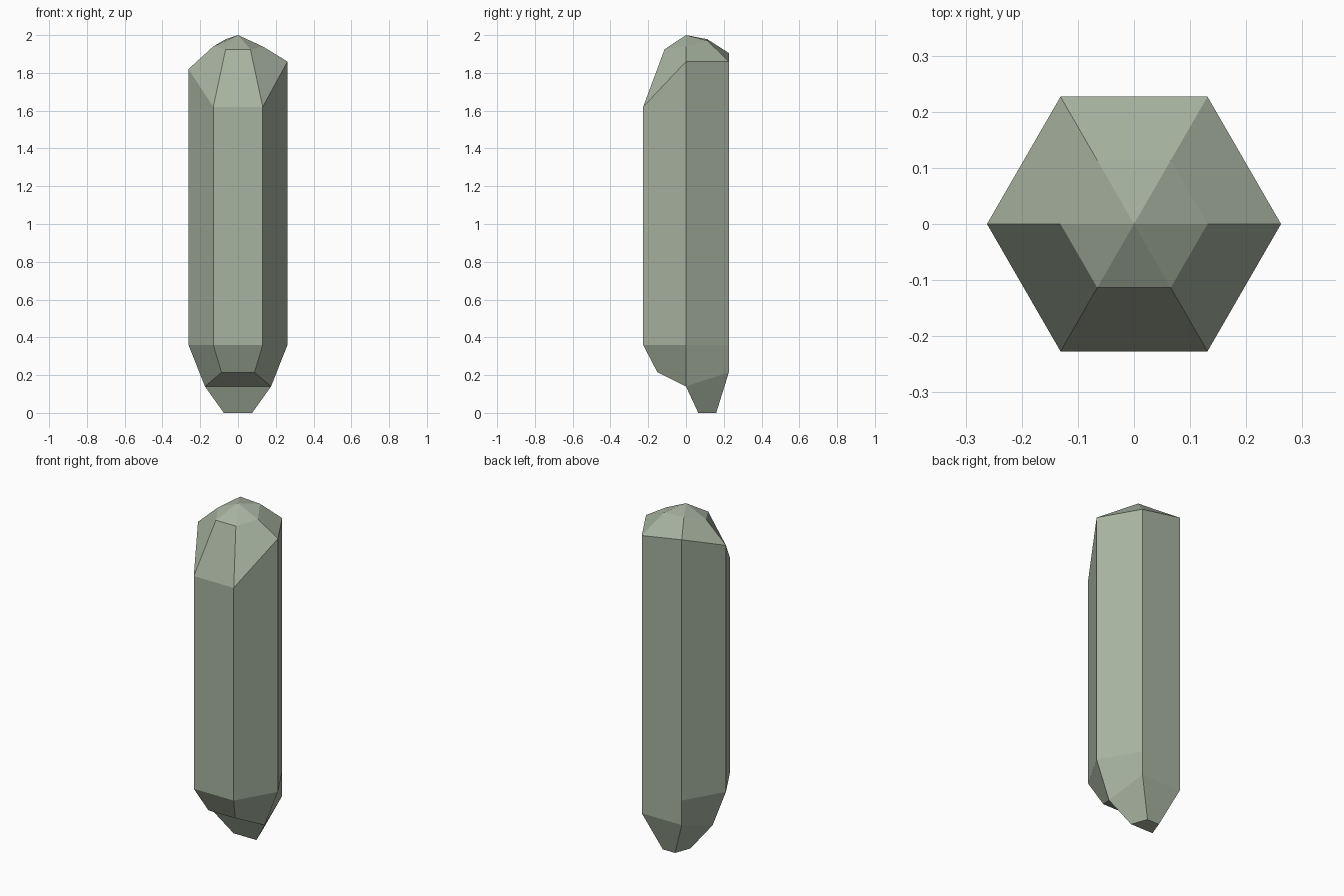
import bpy, bmesh
from math import cos, sin, radians

if "Cube" in bpy.data.objects:
    bpy.data.objects.remove(bpy.data.objects["Cube"])

mat = bpy.data.materials.new("grey_green_stone")
mat.use_nodes = True
colour = (0.39, 0.455, 0.355, 1)
mat.diffuse_color = colour
mat.node_tree.nodes["Principled BSDF"].inputs["Base Color"].default_value = colour

R = 0.262
bm = bmesh.new()


def ring(radii, heights):
    """Six corners, counter-clockwise from +x."""
    return [bm.verts.new((r * cos(radians(60 * i)), r * sin(radians(60 * i)), z))
            for i, (r, z) in enumerate(zip(radii, heights))]


def bridge(low, high):
    for i in range(6):
        j = (i + 1) % 6
        bm.faces.new((low[i], low[j], high[j], high[i]))


# Prism body, with the upper rim cut at uneven heights
chipped = ring([0.175, R, R, 0.175, 0.175, 0.175], [0.14, 0.215, 0.215, 0.14, 0.215, 0.215])
base = ring([R] * 6, [0.36] * 6)
rim = ring([R] * 6, [1.86, 1.86, 1.905, 1.82, 1.62, 1.62])
crown = ring([R / 2] * 6, [1.94, 1.97, 1.978, 1.94, 1.925, 1.925])
for low, high in ((chipped, base), (base, rim), (rim, crown)):
    bridge(low, high)

# Pointed top
apex = bm.verts.new((0, 0, 2))
for i in range(6):
    bm.faces.new((crown[i], crown[(i + 1) % 6], apex))

# Off-centre lower tip and the ledge in front of it
tip = [bm.verts.new((x, y, 0)) for x, y in
       ((0.075, 0.065), (0.04, 0.16), (-0.04, 0.16), (-0.075, 0.065))]
for i in range(4):
    j = (i + 1) % 4
    bm.faces.new((tip[i], tip[j], chipped[j], chipped[i]))
bm.faces.new(tip)
bm.faces.new([chipped[i] for i in (0, 3, 4, 5)])

bmesh.ops.recalc_face_normals(bm, faces=bm.faces)
mesh = bpy.data.meshes.new("crystal")
bm.to_mesh(mesh)
bm.free()
mesh.materials.append(mat)
bpy.context.collection.objects.link(bpy.data.objects.new("crystal", mesh))
